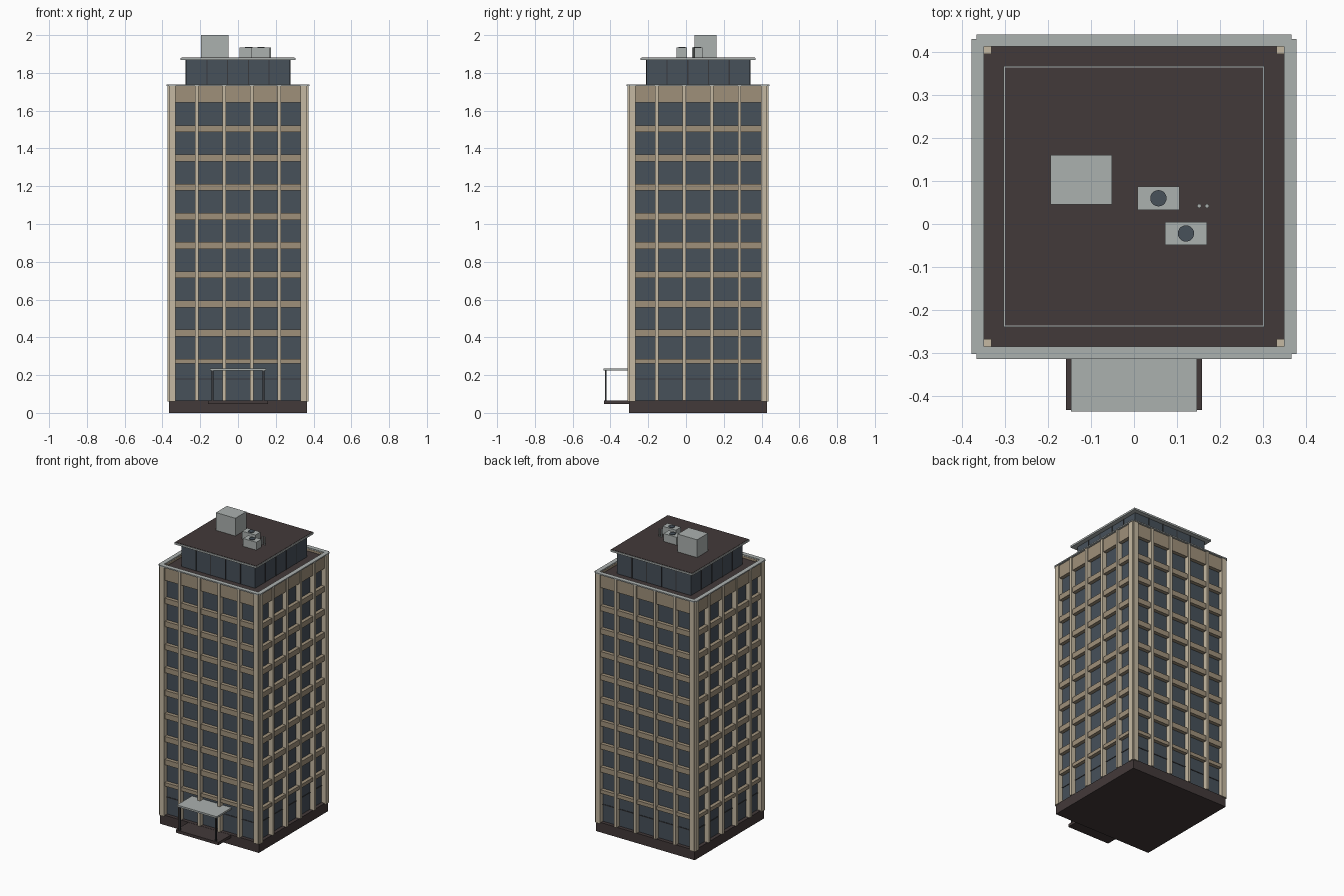
import bpy, bmesh, math
from mathutils import Matrix, Vector

if "Cube" in bpy.data.objects:
    bpy.data.objects.remove(bpy.data.objects["Cube"])

CY = 0.064          # tower centre in y


def mat(name, r, g, b):
    m = bpy.data.materials.new(name)
    m.diffuse_color = (r, g, b, 1)
    m.use_nodes = True
    m.node_tree.nodes["Principled BSDF"].inputs["Base Color"].default_value = m.diffuse_color
    return m


GLASS = mat("dark blue glass", 0.063, 0.082, 0.102)
TAN = mat("light tan stone", 0.56, 0.485, 0.36)
BAND = mat("brown tan panel", 0.345, 0.28, 0.195)
BROWN = mat("dark brown", 0.055, 0.041, 0.041)
GREY = mat("light grey metal", 0.41, 0.44, 0.43)
FRAME = mat("dark frame", 0.04, 0.042, 0.047)


def add_box(bm, x0, x1, y0, y1, z0, z1, turn=None):
    m = Matrix.Translation(((x0 + x1) / 2, (y0 + y1) / 2, (z0 + z1) / 2)) @ \
        Matrix.Diagonal((x1 - x0, y1 - y0, z1 - z0, 1))
    bmesh.ops.create_cube(bm, size=1, matrix=(turn @ m) if turn else m)


def finish(bm, name, material, y=0.0):
    me = bpy.data.meshes.new(name)
    bm.to_mesh(me)
    bm.free()
    me.materials.append(material)
    ob = bpy.data.objects.new(name, me)
    ob.location.y = y
    bpy.context.collection.objects.link(ob)
    return ob


def boxes(name, material, specs, y=0.0, sides=1):
    """One object from boxes; sides=4 repeats them round the tower axis."""
    bm = bmesh.new()
    for k in range(sides):
        turn = Matrix.Rotation(k * math.pi / 2, 4, 'Z')
        for s in specs:
            add_box(bm, *s, turn)
    return finish(bm, name, material, y)


def block(h, z0, z1):
    return (-h, h, -h, h, z0, z1)


def prism(name, material, pts, z0, z1, sides=1, y=0.0):
    bm = bmesh.new()
    for k in range(sides):
        turn = Matrix.Rotation(k * math.pi / 2, 4, 'Z')
        f = bm.faces.new([bm.verts.new(turn @ Vector((px, py, z0))) for px, py in pts])
        up = bmesh.ops.extrude_face_region(bm, geom=[f])["geom"]
        for v in up:
            if isinstance(v, bmesh.types.BMVert):
                v.co.z = z1
    bmesh.ops.recalc_face_normals(bm, faces=bm.faces)
    return finish(bm, name, material, y)


# Plinth, glass core and sunken roof
boxes("plinth", BROWN, [block(0.366, 0, 0.066)], CY)
boxes("glass_core", GLASS, [block(0.342, 0.066, 1.70)], CY)
boxes("main_roof", BROWN, [block(0.350, 1.70, 1.715)], CY)

# Floor bands between storeys, and tall top band forming the parapet
bands = []
for i in range(9):
    top = 0.286 + i * 0.1545
    h = 0.024 if i == 0 else 0.036
    bands.append((-0.340, 0.340, -0.366, -0.340, top - h, top))
boxes("floor_bands", BAND, bands, CY, 4)
boxes("top_band", BAND, [(-0.35, 0.35, -0.366, -0.349, 1.642, 1.73),
                         (-0.35, 0.35, -0.349, -0.340, 1.642, 1.70)], CY, 4)

# Slim piers on each face
piers = [(x - 0.009, x + 0.009, -0.374, -0.340, 0.066, 1.70)
         for x in (-0.219, -0.073, 0.073, 0.219)]
piers += [(p[0], p[1], -0.374, -0.350, 1.70, 1.732) for p in piers]
boxes("face_piers", TAN, piers, CY, 4)

# Corner columns with a small notch at the outer edge
a, b, c = 0.332, 0.366, 0.374
prism("corner_columns", TAN,
      [(a, a), (c, a), (c, b), (b, b), (b, c), (a, c)], 0.06, 1.732, 4, CY)

# Grey coping ring with notched corners
i, o, n = 0.349, 0.378, 0.367
prism("coping", GREY, [(-i, -i), (-n, -n), (-n, -o), (n, -o), (n, -n), (i, -i)],
      1.731, 1.739, 4, CY)

# Ground floor transom and mullions
boxes("ground_floor_transom", FRAME,
      [(-0.335, 0.335, -0.345, -0.340, 0.176, 0.182)], CY, 4)

# Penthouse with mullions and overhanging roof
boxes("penthouse_glass", GLASS, [block(0.274, 1.71, 1.868)], CY)
boxes("penthouse_mullions", FRAME,
      [(x - 0.003, x + 0.003, -0.277, -0.272, 1.715, 1.868)
       for x in (-0.165, -0.055, 0.055, 0.165)], CY, 4)
boxes("penthouse_roof_edge", GREY, [block(0.304, 1.867, 1.879)], CY)
boxes("penthouse_roof_deck", BROWN, [block(0.300, 1.876, 1.881)], CY)

# Lift housing on the roof
boxes("lift_housing", GREY, [(-0.195, -0.051, 0.045, 0.161, 1.88, 2.0)])


def cylinder(name, material, x, y, z0, z1, r, n):
    bm = bmesh.new()
    bmesh.ops.create_cone(bm, cap_ends=True, segments=n, radius1=r, radius2=r,
                          depth=z1 - z0, matrix=Matrix.Translation((x, y, (z0 + z1) / 2)))
    return finish(bm, name, material)


# Air conditioning units with round fans, and two vent pipes
for k, (x, y) in enumerate(((0.057, 0.060), (0.121, -0.022))):
    boxes(f"cooling_unit_{k + 1}", GREY,
          [(x - 0.049, x + 0.049, y - 0.027, y + 0.027, 1.88, 1.934)])
    cylinder(f"cooling_fan_{k + 1}", GLASS, x, y, 1.93, 1.938, 0.019, 20)
for k, x in enumerate((0.152, 0.170)):
    cylinder(f"vent_pipe_{k + 1}", GREY, x, 0.042, 1.88, 1.935, 0.005, 8)

# Entrance step, canopy and posts
boxes("entrance_step", BROWN, [(-0.158, 0.158, -0.433, -0.295, 0.046, 0.065)])
boxes("entrance_canopy", GREY, [(-0.147, 0.147, -0.437, -0.278, 0.224, 0.236)])
boxes("canopy_posts", FRAME, [(s * 0.134 - 0.005, s * 0.134 + 0.005, -0.430, -0.420, 0.06, 0.226)
                              for s in (-1, 1)])
